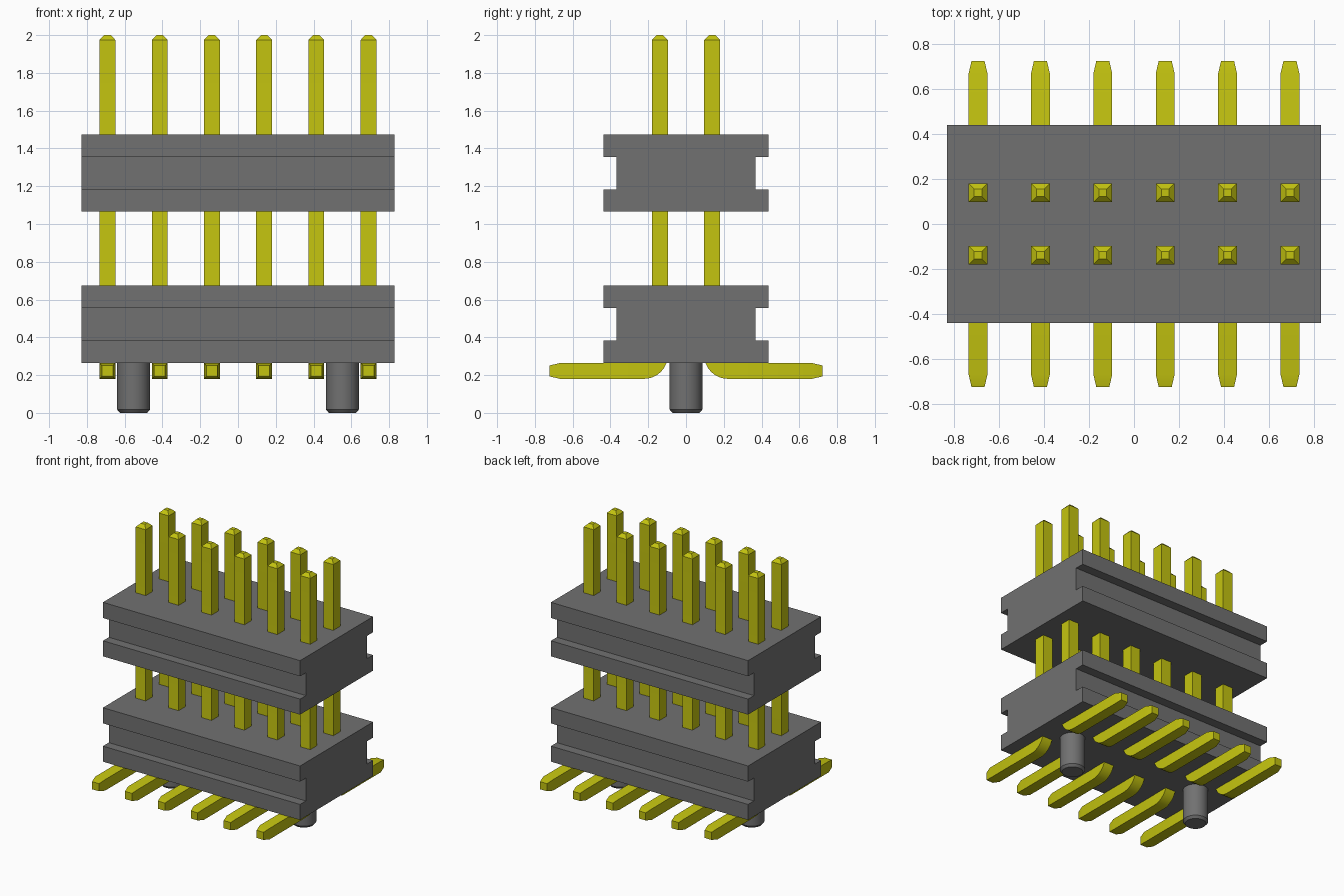
import bpy, bmesh, math
from mathutils import Vector

cube = bpy.data.objects.get("Cube")
if cube:
    bpy.data.objects.remove(cube, do_unlink=True)


def material(name, rgb):
    m = bpy.data.materials.new(name)
    m.use_nodes = True
    m.diffuse_color = (*rgb, 1)
    m.node_tree.nodes["Principled BSDF"].inputs["Base Color"].default_value = (*rgb, 1)
    return m


GREY = material("grey plastic", (0.165, 0.165, 0.165))
YELLOW = material("yellow metal", (0.55, 0.55, 0.005))


def loft(name, rings, mat, smooth=False):
    """Skin a list of equal-length rings and cap both ends."""
    bm = bmesh.new()
    loops = [[bm.verts.new(p) for p in ring] for ring in rings]
    n = len(loops[0])
    for a, b in zip(loops, loops[1:]):
        for i in range(n):
            j = (i + 1) % n
            bm.faces.new((a[i], a[j], b[j], b[i]))
    bm.faces.new(loops[0])
    bm.faces.new(loops[-1])
    bmesh.ops.recalc_face_normals(bm, faces=bm.faces)
    mesh = bpy.data.meshes.new(name)
    bm.to_mesh(mesh)
    bm.free()
    mesh.materials.append(mat)
    obj = bpy.data.objects.new(name, mesh)
    bpy.context.collection.objects.link(obj)
    if smooth:
        bpy.ops.object.select_all(action='DESELECT')
        obj.select_set(True)
        bpy.context.view_layer.objects.active = obj
        bpy.ops.object.shade_smooth_by_angle(angle=math.radians(30))
    return obj


# Grooved housing blocks: half profile mirrored in y, extruded along x
def housing(name, z0):
    half = [(0.438, 0), (0.438, 0.118), (0.368, 0.118),
            (0.368, 0.291), (0.438, 0.291), (0.438, 0.41)]
    profile = half + [(-y, z) for y, z in reversed(half)]
    loft(name, [[(x, y, z0 + z) for y, z in profile] for x in (-0.828, 0.828)], GREY)


housing("lower_housing", 0.265)
housing("upper_housing", 1.065)

# Bent pins: a square section swept down the post, round the bend and out
PITCH, H, BEND, LEG_Z = 0.2765, 0.0418, 0.084, 0.222


def pin(name, x, side):
    y0 = PITCH / 2
    stations = [(y0, 2.0, 0, 0.017), (y0, 1.975, 0, H)]      # y, z, turn, half size
    for i in range(9):
        a = math.radians(90 * i / 8)
        stations.append((y0 + BEND * (1 - math.cos(a)),
                         LEG_Z + BEND * (1 - math.sin(a)), a, H))
    stations += [(0.667, LEG_Z, math.pi / 2, H), (0.722, LEG_Z, math.pi / 2, 0.029)]
    rings = []
    for y, z, a, h in stations:
        n = Vector((0, math.cos(a), math.sin(a)))
        ring = [Vector((x, y, z)) + Vector((u * h, 0, 0)) + n * (v * h)
                for u, v in ((-1, -1), (1, -1), (1, 1), (-1, 1))]
        rings.append([(p.x, side * p.y, p.z) for p in ring])
    loft(name, rings, YELLOW, smooth=True)


for i in range(6):
    x = (i - 2.5) * PITCH
    pin(f"front_pin_{i + 1}", x, -1)
    pin(f"back_pin_{i + 1}", x, 1)

# Round locating pegs with a chamfered foot
for label, x in (("right", -0.553), ("left", 0.553)):
    rings = [[(x + r * math.cos(math.tau * k / 40), r * math.sin(math.tau * k / 40), z)
              for k in range(40)]
             for r, z in ((0.072, 0), (0.087, 0.018), (0.087, 0.28))]
    loft(f"{label}_locating_peg", rings, GREY, smooth=True)
